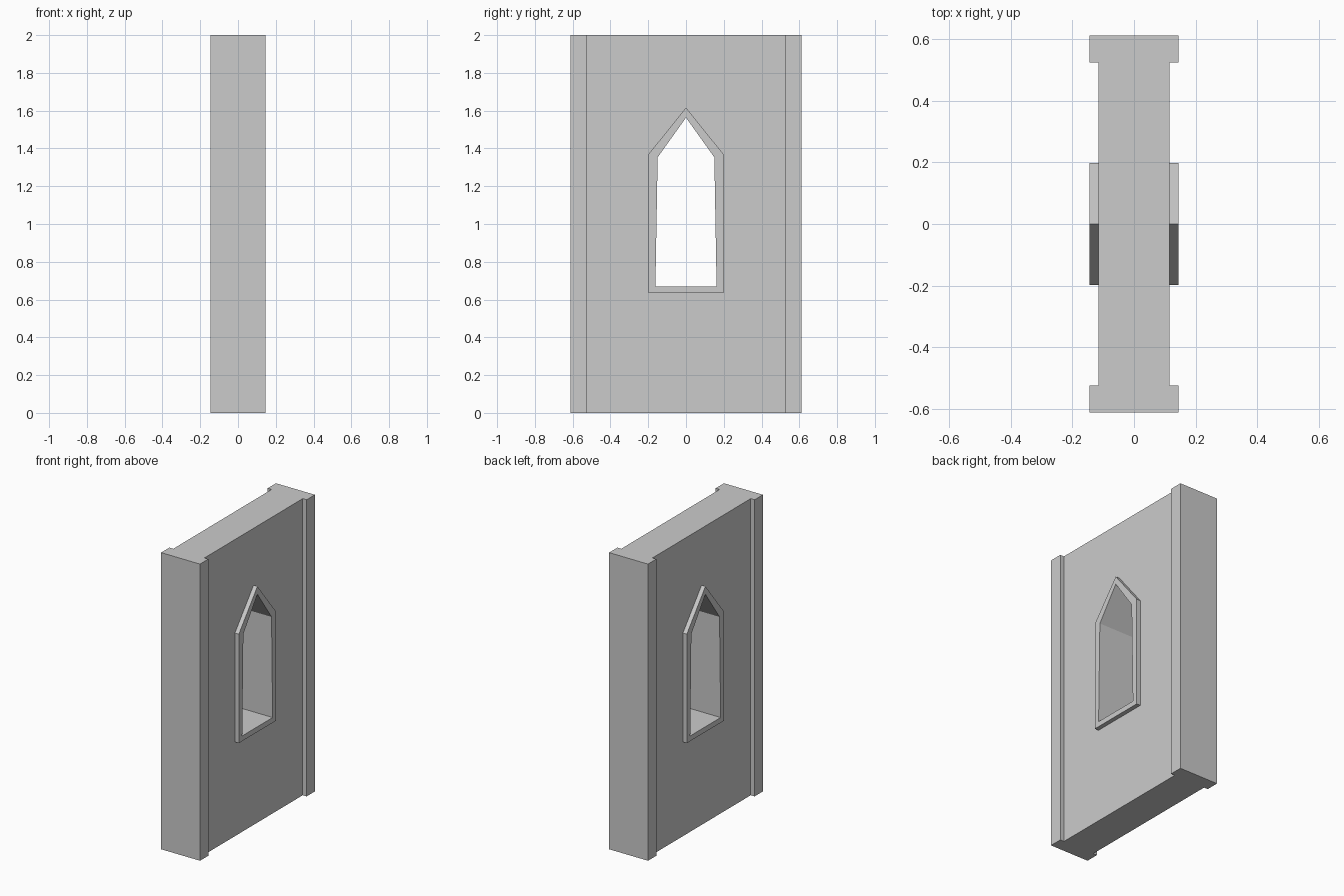
import bpy, bmesh
from mathutils import Vector

if "Cube" in bpy.data.objects:
    bpy.data.objects.remove(bpy.data.objects["Cube"])

HALF_WALL, HALF_POST = 0.116, 0.145   # half thicknesses along x


def prism(name, points, offset):
    """Extrude a closed profile along the offset vector."""
    bm = bmesh.new()
    face = bm.faces.new([bm.verts.new(p) for p in points])
    new = bmesh.ops.extrude_face_region(bm, geom=[face])["geom"]
    bmesh.ops.translate(bm, vec=Vector(offset),
                        verts=[v for v in new if isinstance(v, bmesh.types.BMVert)])
    bmesh.ops.recalc_face_normals(bm, faces=bm.faces)
    mesh = bpy.data.meshes.new(name)
    bm.to_mesh(mesh)
    bm.free()
    obj = bpy.data.objects.new(name, mesh)
    bpy.context.collection.objects.link(obj)
    return obj


def pointed_window(name, half_x, bottom, shoulder, apex):
    """Pointed window outline in the yz plane; bottom and shoulder are (half width, z)."""
    (yb, zb), (ys, zs) = bottom, shoulder
    outline = [(-yb, zb), (yb, zb), (ys, zs), (0, apex), (-ys, zs)]
    return prism(name, [(-half_x, y, z) for y, z in outline], (2 * half_x, 0, 0))


def combine(target, tool, operation):
    mod = target.modifiers.new(tool.name, 'BOOLEAN')
    mod.operation, mod.solver, mod.object = operation, 'EXACT', tool
    bpy.context.view_layer.objects.active = target
    bpy.ops.object.modifier_apply(modifier=mod.name)
    bpy.data.objects.remove(tool, do_unlink=True)


# Wall panel with thicker end posts: quarter profile mirrored to an H section
quarter = [(HALF_WALL, 0.524), (HALF_POST, 0.524), (HALF_POST, 0.612)]
half = [(x, -y) for x, y in reversed(quarter)] + quarter
section = half + [(-x, -y) for x, y in half]
wall = prism("window_wall", [(x, y, 0) for x, y in section], (0, 0, 2))

# Raised window surround on both faces
combine(wall, pointed_window("window_surround", HALF_POST,
                             (0.198, 0.635), (0.198, 1.37), 1.616), 'UNION')

# Slightly tapered opening right through
combine(wall, pointed_window("window_opening", 0.3,
                             (0.162, 0.67), (0.15, 1.353), 1.563), 'DIFFERENCE')
